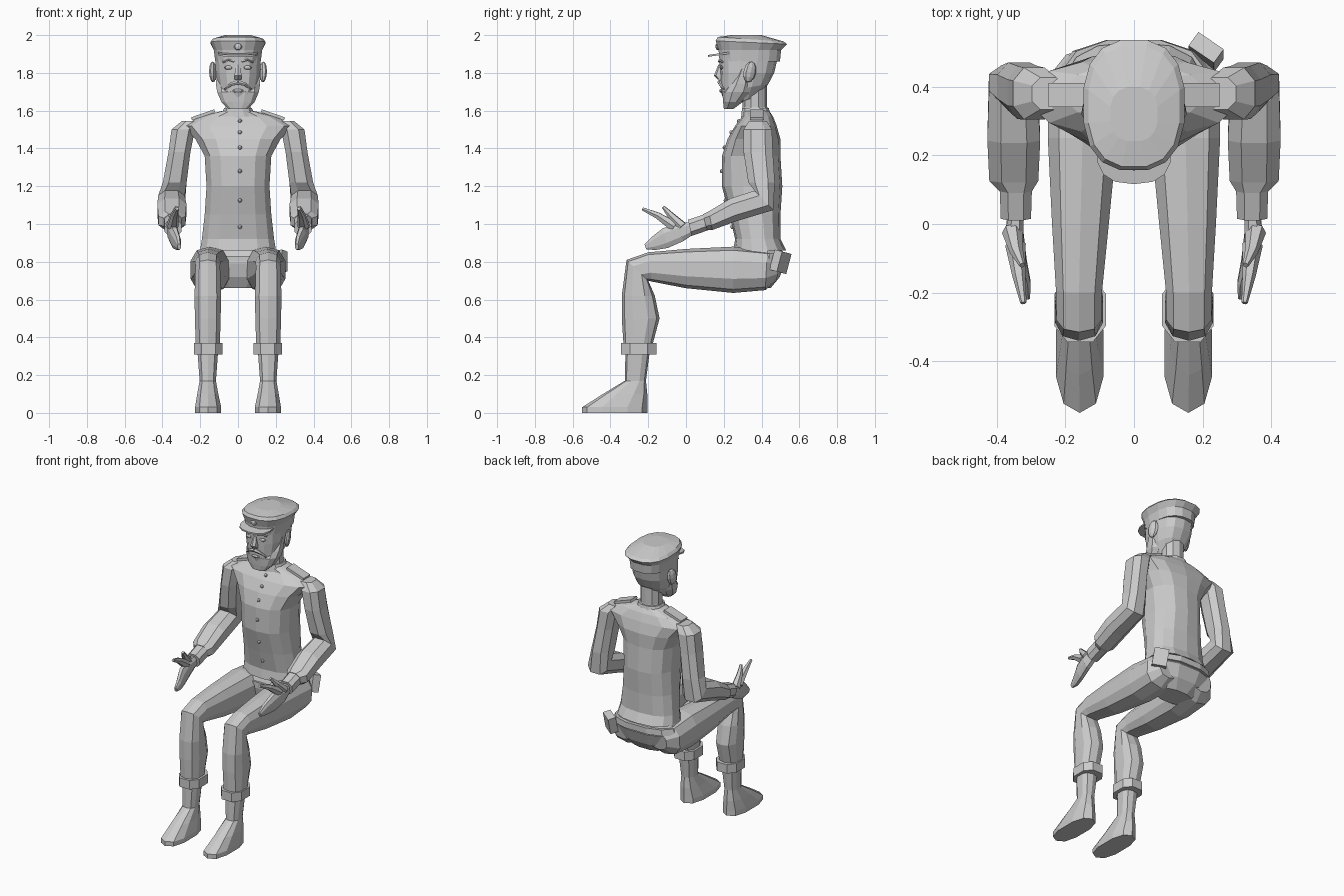
import bpy, bmesh, math
from mathutils import Matrix, Vector

cube = bpy.data.objects.get("Cube")
if cube:
    bpy.data.objects.remove(cube, do_unlink=True)

grey = bpy.data.materials.new("plain_grey")
grey.use_nodes = True
grey.diffuse_color = (.6, .6, .6, 1)
grey.node_tree.nodes["Principled BSDF"].inputs["Base Color"].default_value = grey.diffuse_color


def finish(name, bm):
    bmesh.ops.recalc_face_normals(bm, faces=bm.faces)
    mesh = bpy.data.meshes.new(name)
    bm.to_mesh(mesh)
    bm.free()
    mesh.materials.append(grey)
    part = bpy.data.objects.new(name, mesh)
    bpy.context.collection.objects.link(part)


def skin(name, rings, side):
    """Bridge rings of points, cap both ends; side -1 mirrors the part."""
    bm = bmesh.new()
    loops = [[bm.verts.new((side * p.x, p.y, p.z)) for p in ring] for ring in rings]
    for low, high in zip(loops, loops[1:]):
        for i in range(len(low)):
            bm.faces.new((low[i - 1], low[i], high[i], high[i - 1]))
    bm.faces.new(loops[0])
    bm.faces.new(loops[-1])
    finish(name, bm)


def span(half, top, under, x=0):
    """Cross-section between two (y, z) silhouette points."""
    top, under = Vector((x, *top)), Vector((x, *under))
    return (top + under) / 2, Vector((half, 0, 0)), (under - top) / 2


def level(z, half, front, back, x=0):
    """Horizontal cross-section."""
    return span(half, (front, z), (back, z), x)


def loft(name, *sections, sides=10, power=.8, side=1):
    """Skin rounded-box cross-sections."""
    def soft(value):
        return math.copysign(abs(value) ** power, value)
    angles = [math.tau * (i + .5) / sides for i in range(sides)]
    skin(name, [[centre + across * soft(math.cos(a)) + along * soft(math.sin(a))
                 for a in angles] for centre, across, along in sections], side)


def taper(name, points, thick, thin, side=1, sides=6):
    """Round strand along points, thinning evenly toward its tip."""
    points = [Vector(p) for p in points]
    last, rings = len(points) - 1, []
    for k, p in enumerate(points):
        way = points[min(k + 1, last)] - points[max(k - 1, 0)]
        turn = way.to_track_quat('Z', 'Y')
        radius = thick + (thin - thick) * k / last
        angles = [math.tau * i / sides for i in range(sides)]
        rings.append([p + turn @ Vector((math.cos(a), math.sin(a), 0)) * radius
                      for a in angles])
    skin(name, rings, side)


def place(location, size, rotation):
    matrix = Matrix.Translation(location)
    for angle, axis in zip(rotation, 'XYZ'):
        matrix = matrix @ Matrix.Rotation(math.radians(angle), 4, axis)
    return matrix @ Matrix.Diagonal((*size, 1))


def box(name, location, size, rotation):
    bm = bmesh.new()
    bmesh.ops.create_cube(bm, size=1, matrix=place(location, size, rotation))
    finish(name, bm)


def ball(name, location, size, rotation=(0, 0, 0)):
    bm = bmesh.new()
    bmesh.ops.create_uvsphere(bm, u_segments=8, v_segments=6, radius=1,
                              matrix=place(location, size, rotation))
    finish(name, bm)


# Tunic, hips and belt
tunic = [
    level(z=.86, half=.205, front=.25, back=.53),
    level(z=.92, half=.195, front=.26, back=.5),
    level(z=1.05, half=.18, front=.23, back=.5),
    level(z=1.2, half=.17, front=.19, back=.51),
    level(z=1.36, half=.18, front=.19, back=.5),
    level(z=1.45, half=.23, front=.22, back=.5),
    level(z=1.52, half=.3, front=.26, back=.48),
    level(z=1.57, half=.2, front=.3, back=.46),
    level(z=1.6, half=.08, front=.3, back=.44)]
loft("tunic", *tunic, sides=14)
loft("hips",
     level(z=.9, half=.18, front=.28, back=.5),
     level(z=.8, half=.23, front=.24, back=.53),
     level(z=.72, half=.2, front=.26, back=.5),
     level(z=.66, half=.12, front=.3, back=.45), sides=12)
loft("belt",
     span(half=.235, top=(.24, .79), under=(.54, .81)),
     span(half=.22, top=(.24, .83), under=(.54, .85)), sides=12)
box("belt_pouch", location=(.21, .5, .8), size=(.09, .05, .11), rotation=(-15, 0, -35))

# Front buttons follow the chest profile
for lower, upper in zip(tunic[1:], tunic[2:-1]):
    middle = (lower[0] - lower[2] + upper[0] - upper[2]) / 2
    ball("tunic_button", location=(.01, middle.y, middle.z), size=(.011, .011, .011))

# Neck, collar and head
loft("neck",
     level(z=1.55, half=.085, front=.29, back=.45),
     level(z=1.62, half=.07, front=.3, back=.43),
     level(z=1.74, half=.07, front=.3, back=.43), power=1)
loft("collar",
     level(z=1.57, half=.095, front=.29, back=.45),
     level(z=1.615, half=.075, front=.295, back=.44), sides=12)
loft("head",
     span(half=.065, top=(.21, 1.62), under=(.39, 1.68)),
     span(half=.104, top=(.185, 1.7), under=(.435, 1.74)),
     level(z=1.8, half=.12, front=.18, back=.467),
     level(z=1.9, half=.122, front=.175, back=.49), sides=14)
loft("beard",
     level(z=1.608, half=.05, front=.2, back=.25),
     level(z=1.645, half=.09, front=.195, back=.3),
     level(z=1.7, half=.114, front=.19, back=.36),
     level(z=1.74, half=.12, front=.22, back=.36),
     level(z=1.82, half=.124, front=.28, back=.33), sides=12)
loft("nose",
     level(z=1.845, half=.01, front=.172, back=.2),
     level(z=1.785, half=.022, front=.148, back=.2),
     level(z=1.765, half=.022, front=.168, back=.2), sides=6)
ball("lower_lip", location=(0, .188, 1.705), size=(.03, .012, .01))

# Peaked cap
loft("cap",
     level(z=1.86, half=.122, front=.175, back=.5),
     level(z=1.92, half=.13, front=.17, back=.506),
     span(half=.149, top=(.154, 1.97), under=(.538, 1.952)),
     span(half=.135, top=(.165, 1.99), under=(.52, 1.966)),
     level(z=2, half=.07, front=.24, back=.4), sides=16)
loft("cap_visor",
     span(half=.108, top=(.116, 1.885), under=(.295, 1.91)),
     span(half=.108, top=(.116, 1.895), under=(.295, 1.92)), sides=14)
ball("cap_badge", location=(0, .168, 1.94), size=(.022, .012, .02))

for side in (1, -1):
    # Face details
    taper("moustache", [(0, .18, 1.75), (.035, .182, 1.74), (.07, .2, 1.715)],
          thick=.014, thin=.005, side=side)
    taper("eyebrow", [(.02, .176, 1.86), (.05, .178, 1.868), (.08, .195, 1.857)],
          thick=.007, thin=.005, side=side)
    ball("eye", location=(side * .05, .19, 1.828), size=(.024, .012, .011))
    ball("ear", location=(side * .133, .338, 1.805), size=(.018, .035, .056),
         rotation=(-12, 0, side * 20))

    # Sleeve, cuff and shoulder strap
    loft("sleeve",
         level(x=.25, z=1.545, half=.05, front=.33, back=.43),
         level(x=.29, z=1.5, half=.066, front=.3, back=.46),
         level(x=.31, z=1.38, half=.062, front=.3, back=.465),
         level(x=.335, z=1.22, half=.067, front=.325, back=.475),
         span(x=.352, half=.075, top=(.36, 1.18), under=(.465, 1.07)),
         span(x=.35, half=.082, top=(.235, 1.14), under=(.265, 1.01)),
         span(x=.35, half=.076, top=(.12, 1.07), under=(.14, .965)),
         span(x=.344, half=.05, top=(.09, 1.055), under=(.11, .965)),
         sides=8, side=side)
    loft("cuff",
         span(x=.344, half=.05, top=(.1, 1.055), under=(.12, .965)),
         span(x=.344, half=.047, top=(.01, 1.025), under=(.03, .934)),
         sides=8, side=side)
    box("shoulder_strap", location=(side * .185, .375, 1.578),
        size=(.13, .07, .016), rotation=(0, side * 19, 0))

    # Hand, thumb and finger
    loft("hand",
         span(x=.344, half=.024, top=(.03, 1.01), under=(.05, .95)),
         span(x=.348, half=.028, top=(-.045, 1.01), under=(-.015, .905)),
         span(x=.335, half=.024, top=(-.125, .98), under=(-.095, .87)),
         span(x=.318, half=.018, top=(-.18, .935), under=(-.16, .86)),
         span(x=.312, half=.01, top=(-.22, .895), under=(-.21, .865)),
         sides=8, side=side)
    taper("thumb", [(.355, -.02, .985), (.342, -.08, 1.045), (.325, -.12, 1.09)],
          thick=.03, thin=.009, side=side)
    taper("pointing_finger", [(.345, -.06, .985), (.335, -.15, 1.045), (.322, -.23, 1.08)],
          thick=.03, thin=.009, side=side)

    # Trouser leg, turned band and foot
    loft("trouser_leg",
         span(x=.13, half=.07, top=(.5, .82), under=(.48, .7)),
         span(x=.14, half=.115, top=(.43, .86), under=(.42, .65)),
         span(x=.15, half=.105, top=(.25, .88), under=(.25, .635)),
         span(x=.156, half=.086, top=(0, .868), under=(0, .66)),
         span(x=.16, half=.07, top=(-.2, .85), under=(-.18, .695)),
         span(x=.16, half=.068, top=(-.315, .81), under=(-.2, .7)),
         level(x=.16, z=.62, half=.073, front=-.34, back=-.165),
         level(x=.16, z=.5, half=.071, front=-.34, back=-.14),
         level(x=.16, z=.35, half=.066, front=-.33, back=-.18), side=side)
    loft("leg_band", *[level(x=.157, z=z, half=.08, front=-.35, back=-.15)
                       for z in (.31, .37)], sides=8, side=side)
    loft("foot",
         level(x=.16, z=.34, half=.058, front=-.32, back=-.19),
         level(x=.16, z=.17, half=.045, front=-.324, back=-.212),
         level(x=.16, z=.1, half=.058, front=-.44, back=-.205),
         *[level(x=.158, z=z, half=.072, front=-.55, back=-.205) for z in (.03, 0)],
         side=side)
